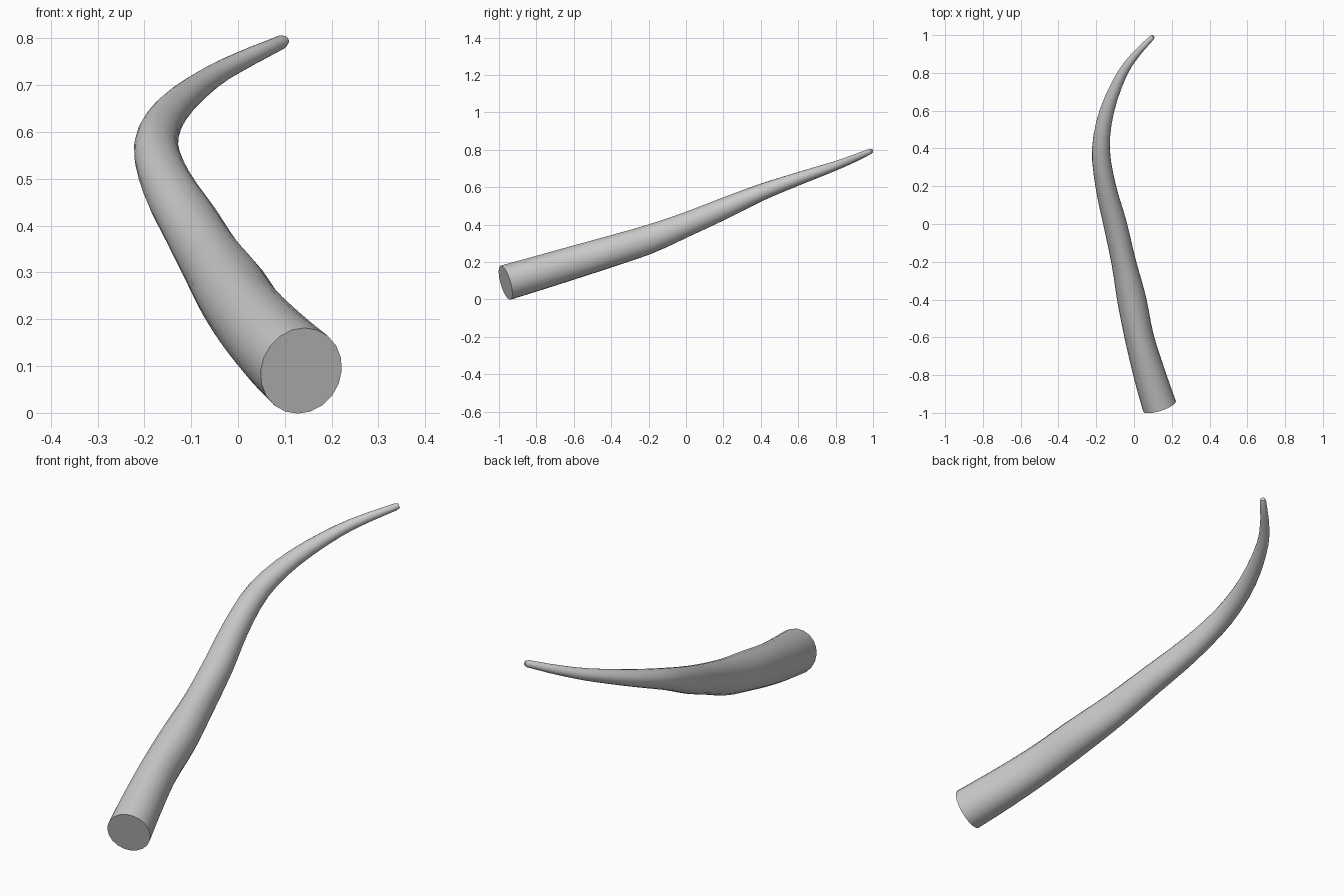
import bpy, bmesh, math
from mathutils import Vector

if "Cube" in bpy.data.objects:
    bpy.data.objects.remove(bpy.data.objects["Cube"])

# Centreline stations: x, y, z, sideways radius, upright radius
STATIONS = [
    (0.135, -0.965, 0.090, 0.091, 0.095),
    (0.083, -0.80, 0.138, 0.085, 0.092),
    (0.028, -0.60, 0.198, 0.077, 0.088),
    (-0.012, -0.40, 0.258, 0.077, 0.083),
    (-0.055, -0.20, 0.321, 0.065, 0.077),
    (-0.100, 0.00, 0.400, 0.062, 0.065),
    (-0.150, 0.20, 0.485, 0.054, 0.057),
    (-0.175, 0.40, 0.572, 0.047, 0.045),
    (-0.143, 0.60, 0.645, 0.038, 0.035),
    (-0.060, 0.80, 0.715, 0.026, 0.025),
    (0.030, 0.92, 0.763, 0.018, 0.019),
    (0.093, 0.985, 0.792, 0.014, 0.015),
    (0.101, 0.994, 0.796, 0.010, 0.010),
]
SIDES = 20
STEPS = 3


def spline(a, b, c, d, t):
    return tuple(0.5 * (2 * q + (r - p) * t + (2 * p - 5 * q + 4 * r - s) * t * t
                        + (3 * q - p - 3 * r + s) * t ** 3)
                 for p, q, r, s in zip(a, b, c, d))


# Smoothly interpolated sections
sections = []
last = len(STATIONS) - 1
for i in range(last):
    ctrl = [STATIONS[min(max(i + k, 0), last)] for k in (-1, 0, 1, 2)]
    steps = STEPS if i < last - 2 else 1
    sections += [spline(*ctrl, s / steps) for s in range(steps)]
sections.append(STATIONS[-1])

# Loft of the curved, tapering horn
bm = bmesh.new()
rings = []
for i, (x, y, z, rs, ru) in enumerate(sections):
    before = Vector(sections[max(i - 1, 0)][:3])
    after = Vector(sections[min(i + 1, len(sections) - 1)][:3])
    tangent = (after - before).normalized()
    side = tangent.cross(Vector((0, 0, 1))).normalized()
    up = side.cross(tangent)
    ring = []
    for k in range(SIDES):
        a = 2 * math.pi * k / SIDES
        ring.append(bm.verts.new(Vector((x, y, z)) + side * rs * math.cos(a) + up * ru * math.sin(a)))
    rings.append(ring)
for r0, r1 in zip(rings, rings[1:]):
    for k in range(SIDES):
        n = (k + 1) % SIDES
        bm.faces.new((r0[k], r0[n], r1[n], r1[k]))

# Flat caps at the root and tip
bm.faces.new(rings[0][::-1])
bm.faces.new(rings[-1])
bmesh.ops.recalc_face_normals(bm, faces=bm.faces)

mesh = bpy.data.meshes.new("horn")
bm.to_mesh(mesh)
bm.free()
horn = bpy.data.objects.new("horn", mesh)
bpy.context.collection.objects.link(horn)
bpy.context.view_layer.objects.active = horn
horn.select_set(True)
bpy.ops.object.shade_smooth_by_angle(angle=math.radians(40))
